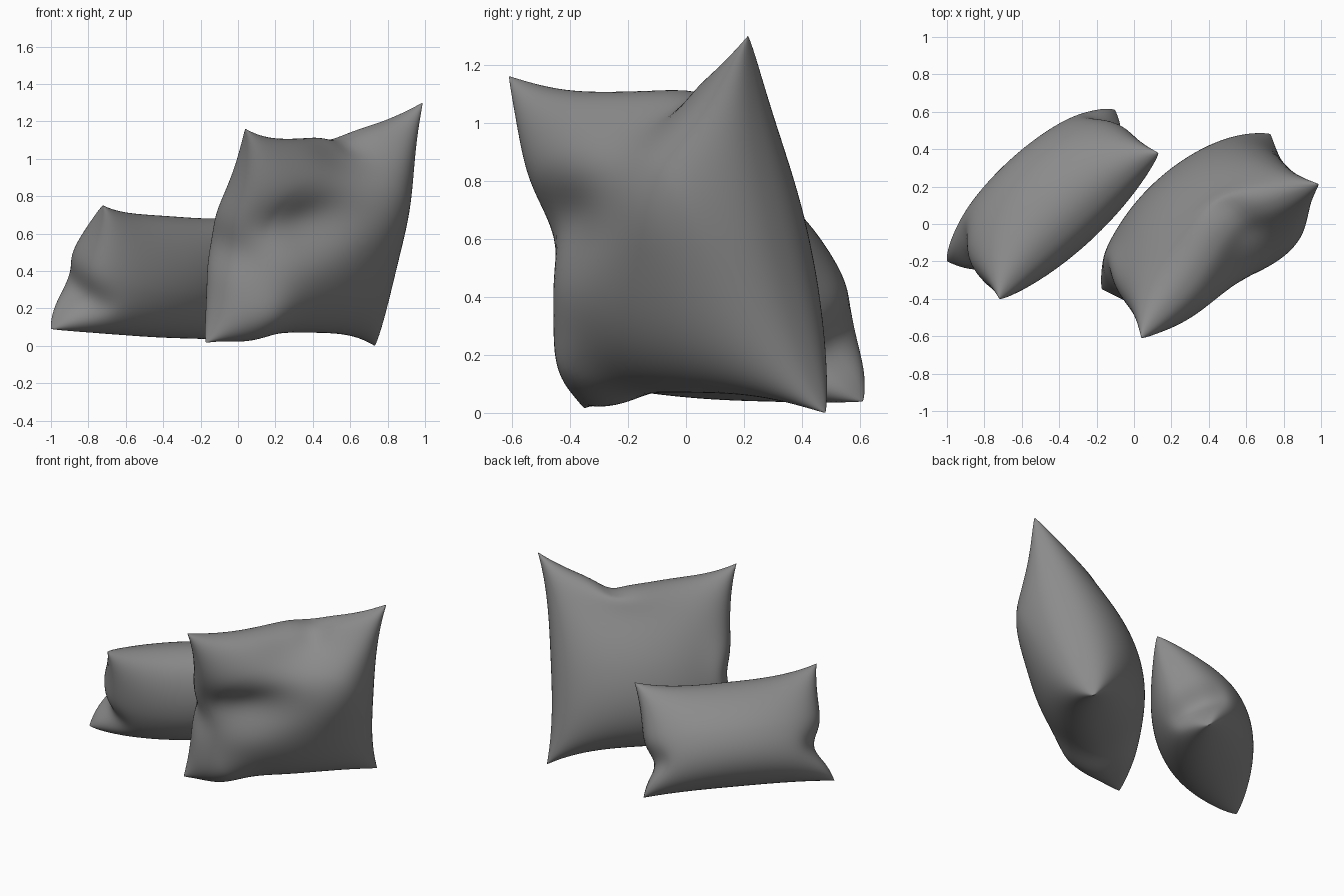
import bpy, bmesh, math
from mathutils import Vector

cube = bpy.data.objects.get("Cube")
if cube:
    bpy.data.objects.remove(cube)

fabric = bpy.data.materials.new("grey_fabric")
fabric.use_nodes = True
grey = (0.26, 0.26, 0.26, 1)
fabric.diffuse_color = grey
fabric.node_tree.nodes["Principled BSDF"].inputs["Base Color"].default_value = grey

N = 56  # grid divisions per cushion side
SAG = 0.18  # filling settles toward the bottom


def bump(u, v, centre, width, slope):
    """Soft bell shape on the cushion face, optionally running diagonally."""
    du, dv = u - centre[0], v - centre[1]
    dv -= slope * du
    return math.exp(-(du / width[0]) ** 2 - (dv / width[1]) ** 2)


def cushion(name, corners, puff, fullness, waist, folds):
    """corners: bottom left, bottom right, top left, top right.
    puff: (front, back) thickness; fullness: roundness across and up;
    waist: inward bow of left/right, bottom, top.
    folds: (centre, width, slope, side, shift along across/up/out)."""
    bl, br, tl, tr = map(Vector, corners)
    across = (br - bl + tr - tl).normalized()
    up = (tl - bl + tr - br).normalized()
    out = across.cross(up).normalized()
    bm = bmesh.new()

    def place(i, j, side):
        u = math.sin(math.pi / 2 * (2 * i / N - 1))
        v = math.sin(math.pi / 2 * (2 * j / N - 1))
        # edges bow inward between the pointed corners
        pinch = waist[1] if v < 0 else waist[2]
        uu = u * (1 - waist[0] * (1 - abs(v) ** 3))
        vv = v * (1 - pinch * (1 - abs(u) ** 3))
        s, t = (uu + 1) / 2, (vv + 1) / 2
        p = bl.lerp(br, s).lerp(tl.lerp(tr, s), t)
        depth = (1 - u * u) ** fullness[0] * (1 - v * v) ** fullness[1]
        depth *= 1 - SAG * v
        p += out * side * depth * (puff[0] if side > 0 else puff[1])
        for centre, width, slope, face, shift in folds:
            if face == 0 or face == side:
                k = bump(u, v, centre, width, slope)
                if face:
                    k *= min(1, depth * 1.5)
                p += k * (across * shift[0] + up * shift[1] + out * shift[2])
        return p

    verts = {}
    for side in (1, -1):
        for i in range(N + 1):
            for j in range(N + 1):
                rim = i in (0, N) or j in (0, N)
                key = (i, j, 0 if rim else side)
                if key not in verts:
                    verts[key] = bm.verts.new(place(i, j, 0 if rim else side))

    def vert(i, j, side):
        return verts.get((i, j, 0)) or verts[(i, j, side)]

    for side in (1, -1):
        for i in range(N):
            for j in range(N):
                quad = [vert(i, j, side), vert(i + 1, j, side),
                        vert(i + 1, j + 1, side), vert(i, j + 1, side)]
                bm.faces.new(quad if side > 0 else quad[::-1])

    mesh = bpy.data.meshes.new(name)
    bm.to_mesh(mesh)
    bm.free()
    mesh.materials.append(fabric)
    for poly in mesh.polygons:
        poly.use_smooth = True
    obj = bpy.data.objects.new(name, mesh)
    bpy.context.collection.objects.link(obj)
    return obj


# Large square cushion, leaning forward, with a soft dent in the front
cushion("large_cushion",
        [(-0.17, -0.35, 0.02), (0.73, 0.48, 0.0),
         (0.04, -0.61, 1.16), (0.99, 0.21, 1.30)],
        puff=(0.32, 0.36), fullness=(0.42, 0.46), waist=(0.09, 0.12, 0.18),
        folds=[((-0.5, 0.2), (0.5, 0.3), 0.2, 1, (0, 0, -0.10)),
               ((0.6, 0.4), (0.45, 0.5), 0, 1, (0, 0, 0.06)),
               ((-0.75, -0.75), (0.3, 0.3), 0, 1, (-0.01, -0.02, 0.05)),
               ((-0.65, -1.0), (0.25, 0.2), 0, 0, (0, -0.03, 0)),
               ((0.2, 1.0), (0.45, 0.3), 0, 0, (0, -0.05, -0.10)),
               ((0.3, 1.0), (0.15, 0.12), 0, 0, (0, -0.03, 0)),
               ((-1.0, -0.1), (0.25, 0.45), 0, 0, (0, 0, -0.07)),
               ((-1.0, -0.15), (0.15, 0.2), 0, 0, (0.03, 0, 0))])

# Small oblong cushion with flared bottom corners
cushion("small_cushion",
        [(-1.0, -0.20, 0.09), (-0.10, 0.61, 0.04),
         (-0.72, -0.40, 0.75), (0.13, 0.38, 0.69)],
        puff=(0.275, 0.31), fullness=(0.38, 0.47), waist=(0.05, 0.05, 0.16),
        folds=[((-1.0, -0.4), (0.25, 0.3), 0, 0, (0.07, 0, 0)),
               ((1.0, -0.45), (0.2, 0.28), 0, 0, (-0.06, 0, 0))])
